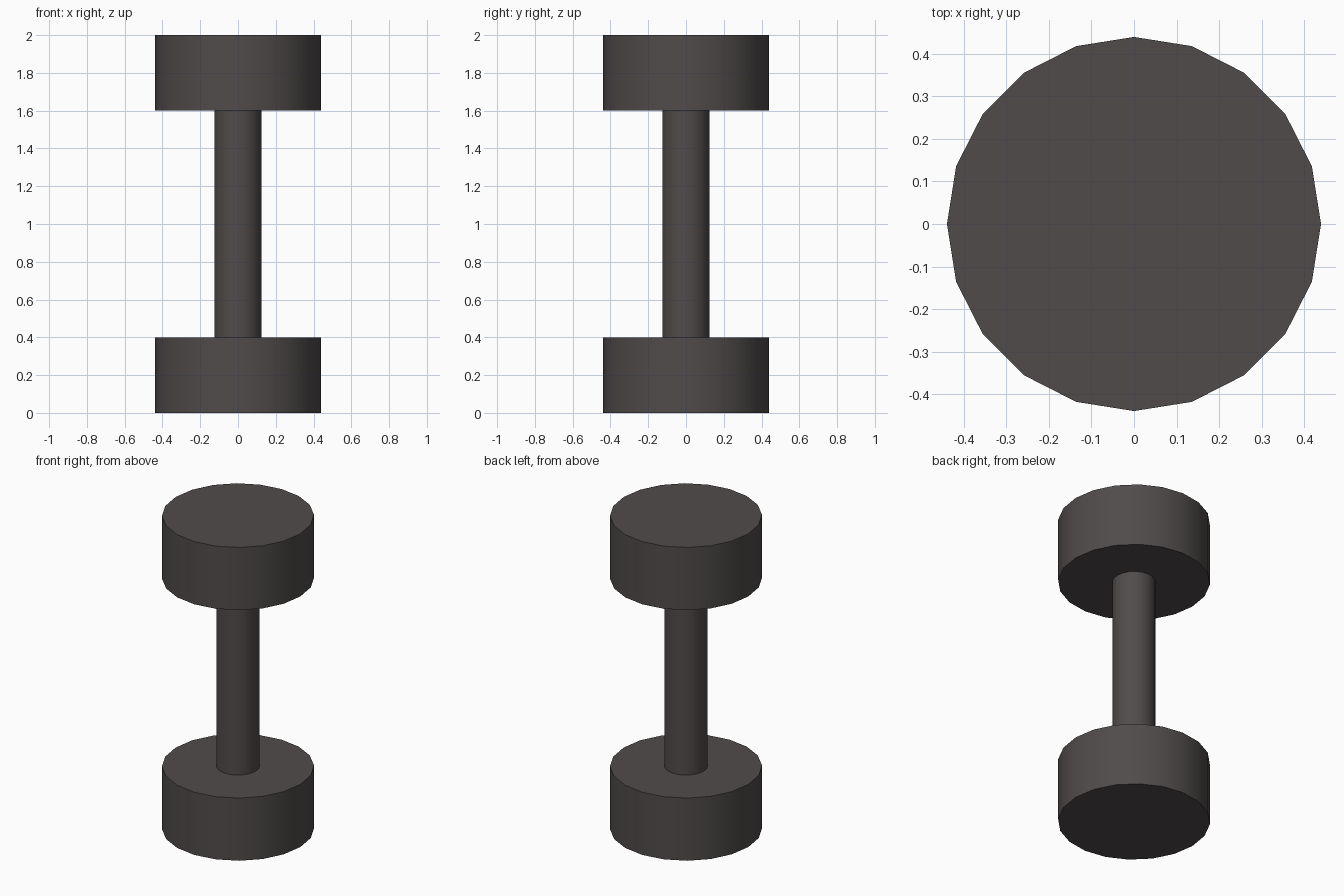
import bpy
import math

cube = bpy.data.objects.get("Cube")
if cube:
    bpy.data.objects.remove(cube, do_unlink=True)

# Single dark iron colour
iron = bpy.data.materials.new("dark_iron")
iron.use_nodes = True
iron_colour = (0.08, 0.071, 0.069, 1)
iron.diffuse_color = iron_colour
shader = iron.node_tree.nodes["Principled BSDF"]
shader.inputs["Base Color"].default_value = iron_colour
shader.inputs["Roughness"].default_value = 0.7


def add_cylinder(name, radius, bottom, top):
    bpy.ops.mesh.primitive_cylinder_add(
        vertices=20, radius=radius, depth=top - bottom,
        location=(0, 0, (bottom + top) / 2))
    part = bpy.context.object
    part.name = name
    part.data.materials.append(iron)
    bpy.ops.object.shade_smooth_by_angle(angle=math.radians(30))
    return part


# Weights at both ends, joined by a slim grip
add_cylinder("lower_weight", 0.44, 0, 0.4)
add_cylinder("upper_weight", 0.44, 1.6, 2)
add_cylinder("handle", 0.125, 0.4, 1.6)
